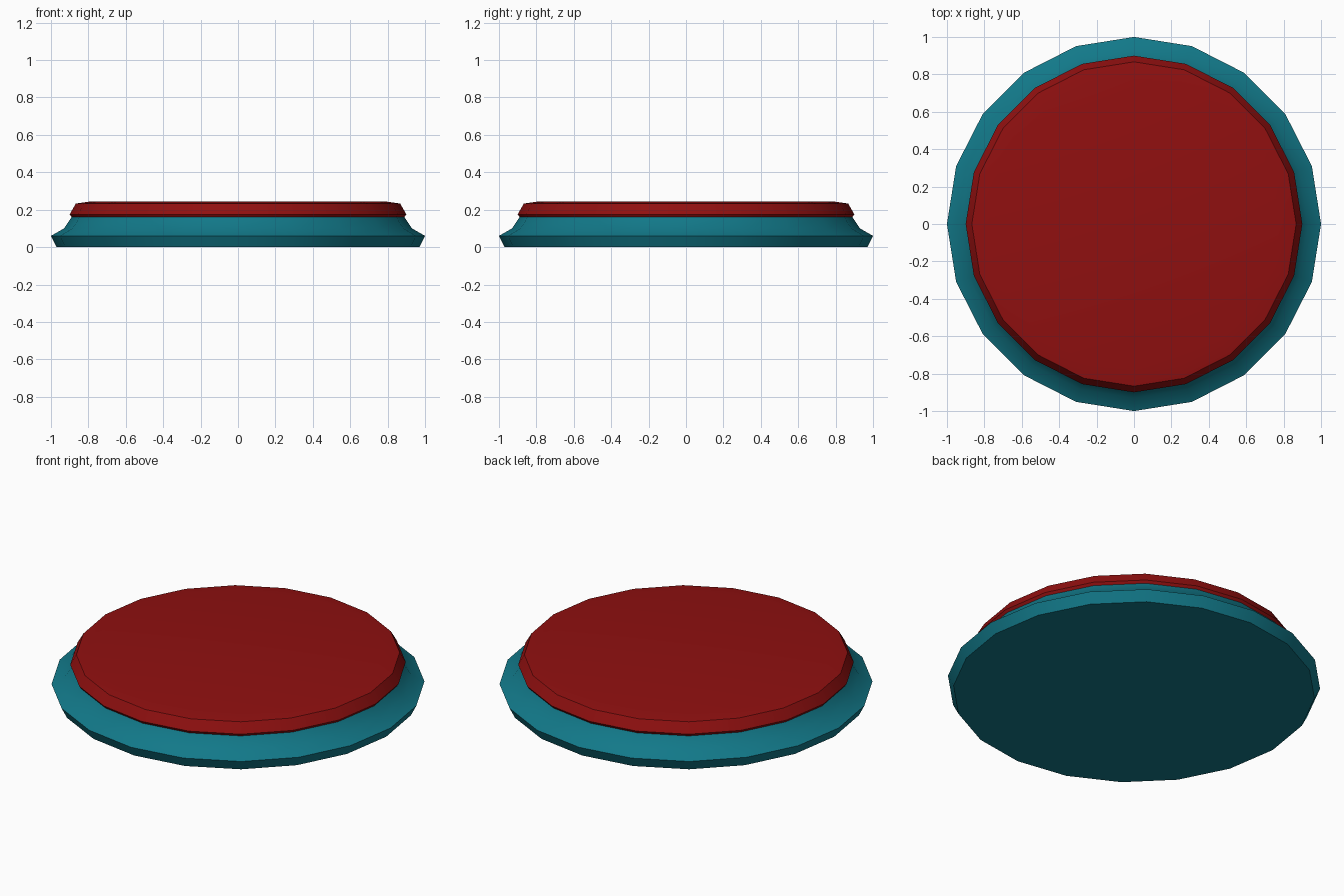
import bpy, bmesh, math

if "Cube" in bpy.data.objects:
    bpy.data.objects.remove(bpy.data.objects["Cube"])

SIDES = 20


def material(name, color):
    m = bpy.data.materials.new(name)
    m.diffuse_color = (*color, 1)
    m.use_nodes = True
    m.node_tree.nodes["Principled BSDF"].inputs["Base Color"].default_value = m.diffuse_color
    return m


def turned(name, profile, mat):
    """Closed low-sided solid turned around z from (radius, height) points."""
    bm = bmesh.new()
    rings = [[bm.verts.new((r * math.cos(math.tau * i / SIDES),
                            r * math.sin(math.tau * i / SIDES), z))
              for i in range(SIDES)] for r, z in profile]
    for a, b in zip(rings, rings[1:]):
        for i in range(SIDES):
            j = (i + 1) % SIDES
            bm.faces.new((a[i], a[j], b[j], b[i]))
    bm.faces.new(rings[0][::-1])
    bm.faces.new(rings[-1])
    mesh = bpy.data.meshes.new(name)
    bm.to_mesh(mesh)
    bm.free()
    mesh.materials.append(mat)
    obj = bpy.data.objects.new(name, mesh)
    bpy.context.collection.objects.link(obj)
    bpy.context.view_layer.objects.active = obj
    obj.select_set(True)
    bpy.ops.object.shade_smooth_by_angle(angle=math.radians(40))
    obj.select_set(False)
    return obj


# Flared teal base
turned("base", [(0.97, 0), (1.0, 0.06), (0.93, 0.10), (0.89, 0.16)],
       material("teal", (0.006, 0.19, 0.25)))

# Red button cap with a bevelled rim
turned("button_cap", [(0.89, 0.16), (0.90, 0.175), (0.867, 0.233), (0.78, 0.245)],
       material("red", (0.28, 0.005, 0.005)))
